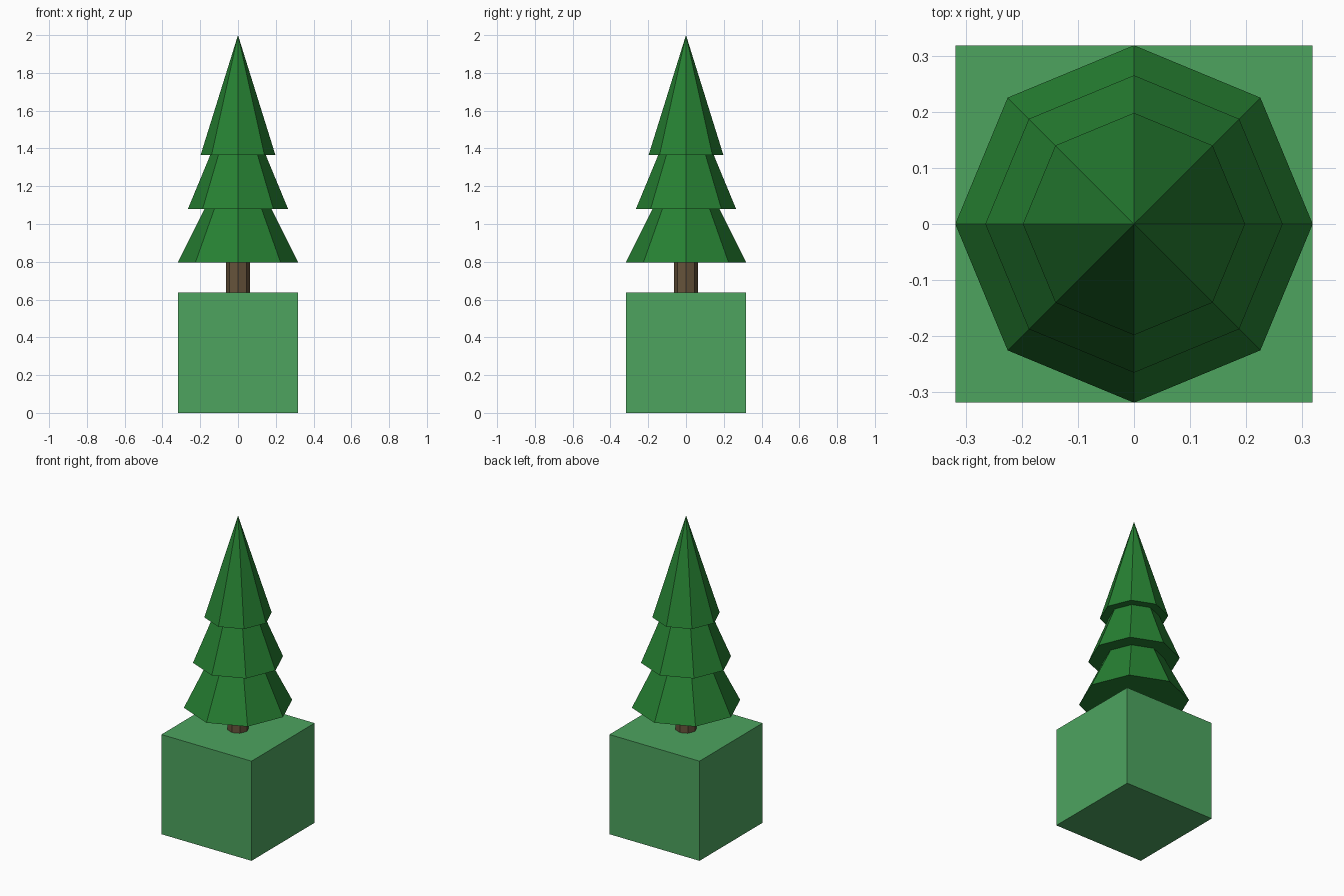
import bpy
import bmesh
import math

if "Cube" in bpy.data.objects:
    bpy.data.objects.remove(bpy.data.objects["Cube"])


def material(name, rgb):
    """Flat colour from 0-255 sRGB values."""
    lin = [((c / 255 + 0.055) / 1.055) ** 2.4 for c in rgb]
    mat = bpy.data.materials.new(name)
    mat.diffuse_color = (*lin, 1.0)
    mat.use_nodes = True
    mat.node_tree.nodes["Principled BSDF"].inputs["Base Color"].default_value = mat.diffuse_color
    return mat


def add_object(name, bm, mat):
    bmesh.ops.recalc_face_normals(bm, faces=bm.faces)
    mesh = bpy.data.meshes.new(name)
    bm.to_mesh(mesh)
    bm.free()
    mesh.materials.append(mat)
    obj = bpy.data.objects.new(name, mesh)
    bpy.context.collection.objects.link(obj)
    return obj


def ring_solid(name, r_bottom, r_top, z0, z1, sides, mat):
    """Low-poly cone or cylinder with a vertex on the +x axis."""
    bm = bmesh.new()

    def ring(r, z):
        return [bm.verts.new((r * math.cos(2 * math.pi * i / sides),
                              r * math.sin(2 * math.pi * i / sides), z))
                for i in range(sides)]

    low = ring(r_bottom, z0)
    bm.faces.new(low)
    if r_top > 0:
        high = ring(r_top, z1)
        bm.faces.new(high)
    else:
        high = [bm.verts.new((0, 0, z1))]
    for i in range(sides):
        j = (i + 1) % sides
        if r_top > 0:
            bm.faces.new((low[i], low[j], high[j], high[i]))
        else:
            bm.faces.new((low[i], low[j], high[0]))
    return add_object(name, bm, mat)


grass = material("grass green", (77, 164, 95))
bark = material("bark brown", (102, 83, 59))
needles = material("needle green", (38, 128, 50))

# Ground block
bm = bmesh.new()
bmesh.ops.create_cube(bm, size=0.637)
bmesh.ops.translate(bm, verts=bm.verts, vec=(0, 0, 0.3185))
add_object("ground_block", bm, grass)

# Trunk, from the block into the lowest tier
ring_solid("trunk", 0.063, 0.063, 0.637, 0.85, 8, bark)

# Three overlapping foliage cones
for name, radius, z0, z1 in (("lower_foliage", 0.3185, 0.797, 1.433),
                             ("middle_foliage", 0.265, 1.08, 1.72),
                             ("upper_foliage", 0.198, 1.365, 2.0)):
    ring_solid(name, radius, 0, z0, z1, 8, needles)
